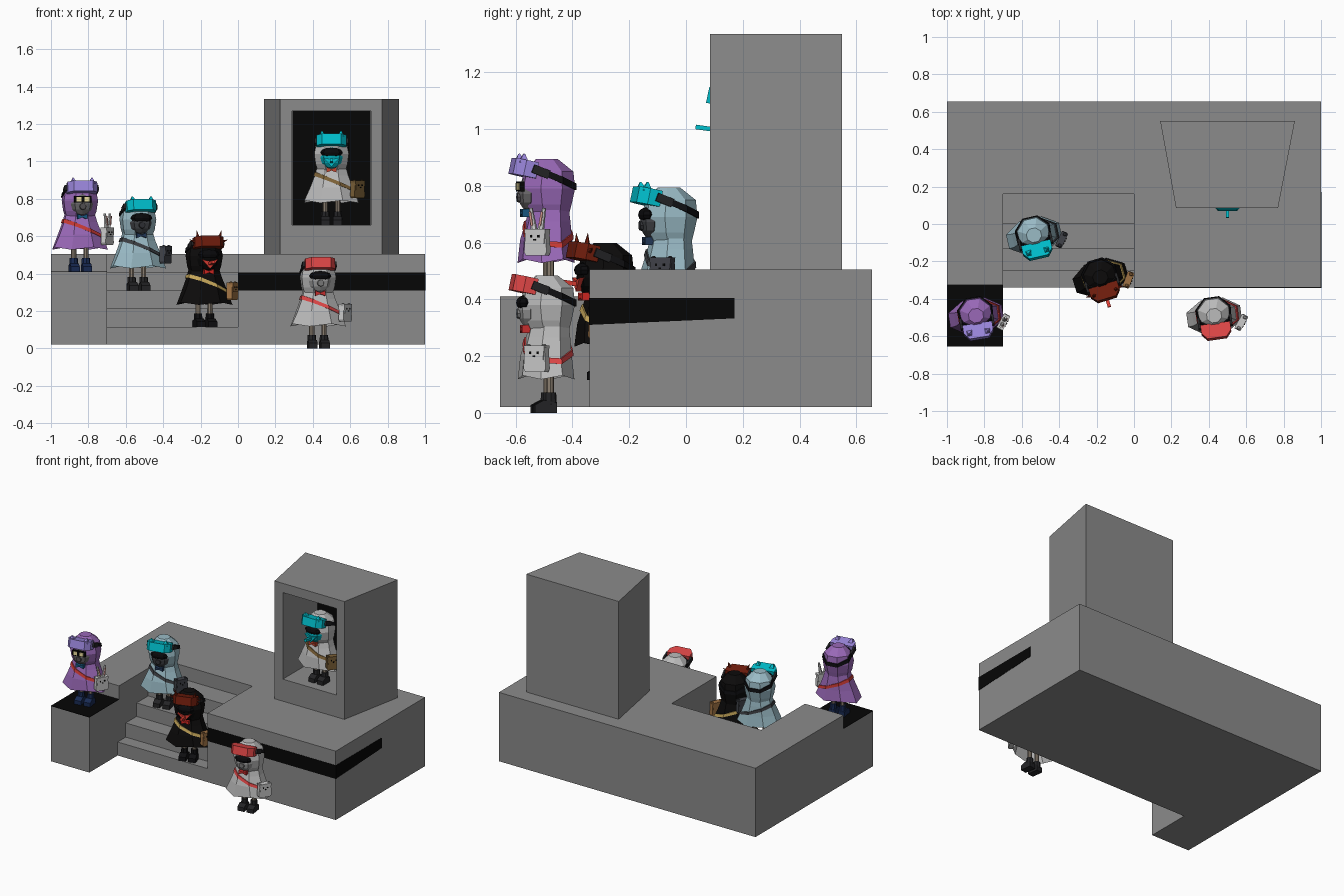
import bpy, bmesh
from math import sin, cos, pi, radians
from mathutils import Matrix, Vector, Euler

if "Cube" in bpy.data.objects:
    bpy.data.objects.remove(bpy.data.objects["Cube"])

I = Matrix.Identity(4)
STONE = (138, 138, 138)
mats = {}


def paint(ob, col):
    if col not in mats:
        m = bpy.data.materials.new("colour_%d" % len(mats))
        m.diffuse_color = [(c / 255) ** 2.2 for c in col] + [1]
        m.use_nodes = True
        m.node_tree.nodes["Principled BSDF"].inputs["Base Color"].default_value = m.diffuse_color
        mats[col] = m
    ob.data.materials.append(mats[col])


def finish(name, bm, col):
    bmesh.ops.recalc_face_normals(bm, faces=bm.faces)
    me = bpy.data.meshes.new(name)
    bm.to_mesh(me)
    bm.free()
    ob = bpy.data.objects.new(name, me)
    bpy.context.collection.objects.link(ob)
    paint(ob, col)
    return ob


def xf(M, loc, rot, size):
    r = Euler([radians(a) for a in rot])
    return M @ Matrix.LocRotScale(Vector(loc), r, Vector(size))


def box(name, loc, size, col=STONE, rot=(0, 0, 0), M=I):
    bm = bmesh.new()
    bmesh.ops.create_cube(bm, size=1, matrix=xf(M, loc, rot, size))
    return finish(name, bm, col)


def ball(name, loc, size, col, M=I, n=8):
    bm = bmesh.new()
    bmesh.ops.create_uvsphere(bm, u_segments=n, v_segments=6, radius=1, matrix=xf(M, loc, (0, 0, 0), size))
    return finish(name, bm, col)


def cone(name, loc, r1, r2, h, col, rot=(0, 0, 0), M=I, n=4):
    bm = bmesh.new()
    bmesh.ops.create_cone(bm, cap_ends=True, segments=n, radius1=r1, radius2=r2, depth=h,
                          matrix=xf(M, loc, rot, (1, 1, 1)))
    return finish(name, bm, col)


def prism(name, pts, axis, a, b, col=STONE, M=I):
    """Extrude a 2D outline from a to b along x, y or z."""
    bm = bmesh.new()

    def put(p, d):
        v = list(p)
        v.insert(axis, d)
        return bm.verts.new(M @ Vector(v))
    lo, hi = [put(p, a) for p in pts], [put(p, b) for p in pts]
    bm.faces.new(lo)
    bm.faces.new(hi)
    for i in range(len(pts)):
        j = (i + 1) % len(pts)
        bm.faces.new((lo[i], lo[j], hi[j], hi[i]))
    return finish(name, bm, col)


N = 8
ANGLES = [-pi / 2 + 2 * pi * (i + .5) / N for i in range(N)]


def skin(name, rows, col, M, cap=False):
    bm = bmesh.new()
    vs = [[bm.verts.new(M @ Vector(p)) for p in r] for r in rows]
    for r, s in zip(vs, vs[1:]):
        for i in range(N):
            j = (i + 1) % N
            bm.faces.new((r[i], r[j], s[j], s[i]))
    if cap:
        bm.faces.new(vs[-1])
    return finish(name, bm, col)


def loft(name, rings, col, M, cap=False, jag=0):
    rows = [[(rx * cos(a), cy + ry * sin(a), z + (jag * (-1) ** i if k == 0 else 0))
             for i, a in enumerate(ANGLES)] for k, (z, rx, ry, cy) in enumerate(rings)]
    return skin(name, rows, col, M, cap)


def at(rings, z):
    z = min(max(z, rings[0][0]), rings[-1][0])
    for p, q in zip(rings, rings[1:]):
        if z <= q[0]:
            t = (z - p[0]) / (q[0] - p[0])
            return [p[k] + t * (q[k] - p[k]) for k in (1, 2, 3)]


def band(name, rings, z0, sx, sy, w, off, col, M):
    """Tilted strap that follows a lofted body."""
    rows = [[], [], [], []]
    for a in ANGLES:
        z = z0
        for _ in range(10):
            rx, ry, cy = at(rings, z)
            z = z0 + sx * rx * cos(a) + sy * ry * sin(a)
        for row, dz, o in zip(rows, (-w, -w, w, w), (-.004, off, off, -.004)):
            rx, ry, cy = at(rings, z + dz / 2)
            row.append(((rx + o) * cos(a), cy + (ry + o) * sin(a), z + dz / 2))
    return skin(name, rows, col, M)


# stage, stairs and corner platform
BLACK = (14, 14, 14)
prism("stage_base", [(-1, -.325), (-.7, -.325), (-.7, .16), (0, .16), (0, -.34), (1, -.34), (1, .655), (-1, .655)],
      2, .02, .505)
stairs = [(-.34, .02)]
for y0, y1, z in ((-.34, -.25, .115), (-.25, -.13, .215), (-.13, 0, .31), (0, .16, .41)):
    stairs += [(y0, z), (y1, z)]
prism("stairs", stairs + [(.16, .02)], 0, -.7, 0)
box("corner_platform", (-.85, -.49, .214), (.3, .33, .388))
box("platform_top", (-.85, -.49, .409), (.3, .33, .003), BLACK)
box("stripe_front", (.501, -.34, .358), (1.002, .004, .095), BLACK)
prism("stripe_side", [(-.342, .31), (.17, .333), (.17, .405), (-.342, .405)], 0, .998, 1.002, BLACK)

# display booth with a hollow front
booth = prism("booth", [(.225, .085), (.77, .085), (.86, .55), (.14, .55)], 2, .505, 1.335)
cutter = box("booth_cutter", (.5, .265, .965), (.42, .42, .61))
cutter.hide_render = True
cutter.hide_viewport = True
cut = booth.modifiers.new("hollow", "BOOLEAN")
cut.object = cutter
cut.solver = 'EXACT'
box("booth_back_panel", (.5, .472, .965), (.418, .004, .608), BLACK)

CAPE = [(.125, .157, .1, -.003), (.2, .124, .092, -.003), (.265, .097, .08, .004), (.315, .082, .07, .008)]
HOOD = [(.285, .078, .07, .008), (.325, .092, .086, .003), (.38, .1, .1, .002), (.44, .088, .09, .006),
        (.484, .042, .04, .0)]
DARK, LEG = (40, 40, 42), (136, 124, 110)
VISOR = [(-.08, -.045), (-.08, -.09), (-.052, -.124), (.052, -.124), (.08, -.09), (.08, -.045)]


def figure(loc, yaw, cape, visor, strap, bag, boots, bow, face, top=None, eyes=None, tongue=None, bunny=False):
    M = Matrix.Translation(loc) @ Matrix.Rotation(radians(yaw), 4, 'Z')
    # legs and boots
    for s in (-1, 1):
        x = .033 * s
        cone("leg", (x, .006, .125), .014, .014, .15, LEG, M=M, n=8)
        cone("boot_shaft", (x, .006, .05), .025, .022, .045, boots, M=M, n=8)
        prism("boot_foot", [(-.05, 0), (.028, 0), (.028, .035), (-.018, .045), (-.05, .028)], 0,
              x - .024, x + .024, boots, M)
    # cape, hood and straps
    loft("cape", CAPE, cape, M, jag=.007)
    loft("hood", HOOD, cape, M, cap=True)
    band("satchel_strap", CAPE, .235, -.42, -.05, .02, .006, strap, M)
    band("headset_strap", HOOD, .425, 0, -.42, .024, .007, (22, 22, 24), M)
    # face
    ball("face", (0, -.066, .362), (.06, .038, .06), face, M)
    if eyes:
        box("eye_mask", (0, -.096, .388), (.09, .016, .036), BLACK, M=M)
        for s in (-1, 1):
            box("eye", (.022 * s, -.104, .388), (.026, .006, .024), eyes, M=M)
    else:
        ball("goggles", (0, -.082, .388), (.06, .028, .026), (18, 18, 20), M)
    if tongue:
        prism("grin", [(-.046, .362), (0, .35), (.046, .362), (0, .312)], 1, -.108, -.08, tongue, M)
        box("tongue", (0, -.134, .343), (.018, .065, .016), tongue, (-8, 0, 0), M)
    else:
        cone("mask_snout", (0, -.092, .35), .024, .017, .03, tuple(int(c * .8) for c in face), (90, 0, 0), M, 8)
    # raised headset with chamfered corners
    H = M @ Matrix.Translation((0, 0, .455)) @ Matrix.Translation((0, -.09, 0)) \
        @ Matrix.Rotation(radians(-12), 4, 'X') @ Matrix.Translation((0, .09, 0))
    prism("headset", VISOR, 2, -.03, .027, visor, H)
    for s in (-1, 1):
        box("headset_side_pad", (.086 * s, -.035, .44), (.012, .06, .03), DARK, (-22, 0, 0), M)
        if top == "ears":
            cone("headset_ear", (.05 * s, -.09, .488), .025, .004, .03, visor, (0, 8 * s, 45), M)
        if top == "horns":
            cone("horn", (.064 * s, -.085, .493), .014, 0, .055, visor, (0, 14 * s, 0), M, 5)
            cone("side_spike", (.088 * s, -.08, .46), .012, 0, .04, visor, (0, 70 * s, 0), M, 5)
    # bow tie
    prism("bow_tie", [(-.026, .281), (0, .291), (.026, .281), (.026, .309), (0, .299), (-.026, .309)],
          1, -.092, -.06, bow, M)
    # animal satchel
    B = M @ Matrix.Translation((.139, -.056, .192)) @ Matrix.Rotation(radians(52), 4, 'Z')
    dark = tuple(int(c * .75) for c in bag)
    prism("satchel", [(-.038, -.048), (.038, -.048), (.045, -.036), (.04, .042), (-.04, .042), (-.045, -.036)],
          1, -.015, .015, bag, B)
    prism("satchel_flap", [(-.036, -.005), (.036, -.005), (.042, .046), (-.042, .046)], 1, -.019, .018, bag, B)
    for s in (-1, 1):
        box("satchel_eye", (.015 * s, -.02, .02), (.007, .004, .008), BLACK, M=B)
        if bunny:
            cone("bunny_ear", (.02 * s, 0, .08), .012, .007, .08, bag, (0, 10 * s, 0), B, 6)
            box("bunny_ear_inside", (.02 * s, -.011, .082), (.008, .004, .05), (225, 160, 150), (0, 10 * s, 0), B)
        else:
            ball("satchel_ear", (.032 * s, -.004, .04), (.011, .014, .011), dark, B, 6)
    box("satchel_nose", (0, -.02, .008), (.009, .006, .006), BLACK, M=B)


WHITE, RED, TEAL = (186, 186, 186), (222, 72, 72), (0, 190, 204)
figure((-.845, -.49, .41), 9, (152, 104, 182), (154, 134, 220), (200, 60, 55), (208, 206, 206), (30, 46, 84),
       (30, 90, 130), (104, 102, 104), top="ears", eyes=(240, 225, 160), bunny=True)
figure((-.535, -.06, .31), 13, (152, 185, 196), TEAL, (62, 64, 68), (66, 68, 74), DARK,
       (40, 60, 90), (64, 66, 70), top="ears")
figure((-.18, -.285, .115), 17, (20, 19, 19), (110, 34, 20), (200, 168, 92), (158, 114, 70), (22, 22, 24),
       (215, 45, 40), BLACK, top="horns", tongue=(225, 65, 55))
figure((.428, -.49, 0), 8, WHITE, RED, RED, (190, 190, 190), DARK, (200, 50, 50), (150, 150, 150))
figure((.5, .2, .66), 0, WHITE, TEAL, (125, 98, 58), (122, 96, 58), DARK, (190, 70, 50), (0, 165, 178),
       top="ears", tongue=TEAL)
